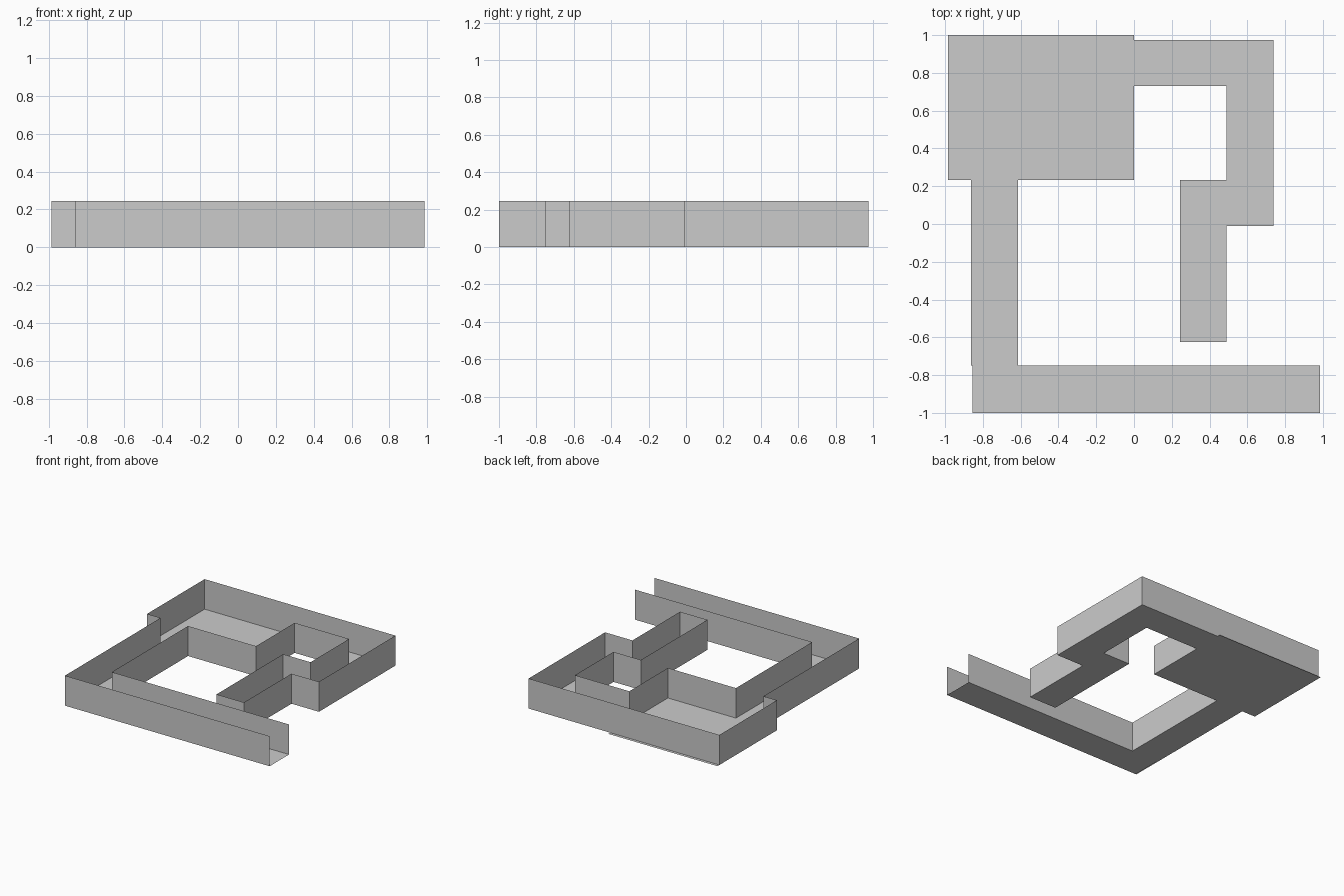
import bpy
import bmesh

cube = bpy.data.objects.get("Cube")
if cube:
    bpy.data.objects.remove(cube, do_unlink=True)

HEIGHT = 0.245

grey = bpy.data.materials.new("plain_grey")
grey.use_nodes = True
colour = (0.6, 0.6, 0.6, 1)
grey.diffuse_color = colour
grey.node_tree.nodes["Principled BSDF"].inputs["Base Color"].default_value = colour


def finish(name, bm):
    mesh = bpy.data.meshes.new(name)
    bm.to_mesh(mesh)
    bm.free()
    mesh.materials.append(grey)
    obj = bpy.data.objects.new(name, mesh)
    bpy.context.collection.objects.link(obj)


def floor(name, x0, x1, y0, y1):
    bm = bmesh.new()
    corners = [(x0, y0), (x1, y0), (x1, y1), (x0, y1)]
    bm.faces.new([bm.verts.new((x, y, 0)) for x, y in corners])
    finish(name, bm)


def wall(name, path):
    """Thin upright sheet that follows a plan path."""
    bm = bmesh.new()
    low = [bm.verts.new((x, y, 0)) for x, y in path]
    high = [bm.verts.new((x, y, HEIGHT)) for x, y in path]
    for i in range(len(path) - 1):
        bm.faces.new((low[i], low[i + 1], high[i + 1], high[i]))
    finish(name, bm)


# Plan lines shared by floors and walls
room_x, hall_x, hall_in = -0.984, -0.862, -0.614
branch_x, bend_x, east_x, exit_x = 0.244, 0.491, 0.738, 0.986
front_y, front_in, dead_end = -1.0, -0.75, -0.625
bend_y, room_y, back_in, back_y = -0.011, 0.233, 0.731, 0.975

# Floors: the room floor runs slightly past its back wall
floor("room_floor", room_x, 0, room_y, 1.0)
floor("hall_floor", hall_x, hall_in, front_in, room_y)
floor("front_passage_floor", -0.855, exit_x, front_y, front_in)
floor("back_passage_floor", 0, east_x, back_in, back_y)
floor("east_passage_floor", bend_x, east_x, bend_y, back_in)
floor("dead_end_floor", branch_x, bend_x, dead_end, room_y)

# Outer wall, from the open exit round to the dead end
wall("outer_wall", [
    (exit_x, front_y), (hall_x, front_y), (hall_x, room_y), (room_x, room_y),
    (room_x, back_y), (east_x, back_y), (east_x, bend_y), (bend_x, bend_y),
    (bend_x, dead_end)])

# Dead end and inner wall, back to the exit
wall("end_wall", [(bend_x, dead_end), (branch_x, dead_end)])
wall("inner_wall", [
    (branch_x, dead_end), (branch_x, room_y), (bend_x, room_y),
    (bend_x, back_in), (0, back_in), (0, room_y), (hall_in, room_y),
    (hall_in, front_in), (exit_x, front_in)])
